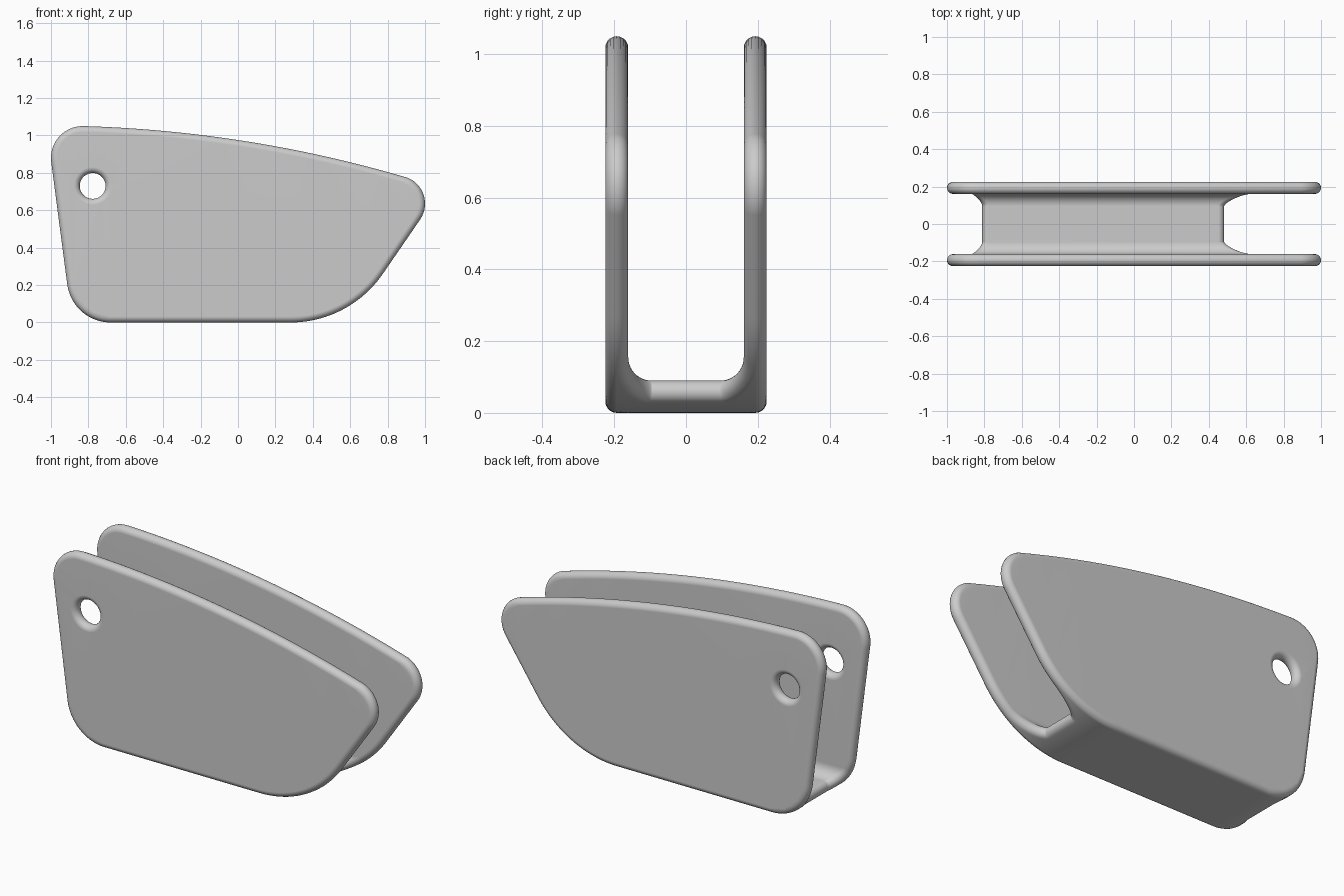
import bpy, bmesh, math
from mathutils import Vector

if "Cube" in bpy.data.objects:
    bpy.data.objects.remove(bpy.data.objects["Cube"])

EDGE = 0.032          # edge rounding, half the plate thickness
MID = 0.193           # y of each plate's mid-plane
FILLET = 0.065        # inside corner radius of the channel
FILLET_Y, FILLET_Z = 0.096, 0.155

# Convex outline as arcs in the xz plane: cx, cz, radius, start deg, end deg, steps
TOP_LEFT = (-0.83, 0.88, 0.17, 187.5, 88.3, 16)
TOP = (-1.028, -5.787, 6.84, 88.3, 73.7, 24)
TOP_RIGHT = (0.85, 0.635, 0.15, 73.7, -34, 16)
LOW_RIGHT = (0.28, 0.60, 0.60, -34, -90, 20)
LOW_LEFT = (-0.68, 0.235, 0.235, -90, -172.5, 16)

grey = bpy.data.materials.new("plain grey")
grey.diffuse_color = (0.6, 0.6, 0.6, 1)
grey.use_nodes = True
grey.node_tree.nodes["Principled BSDF"].inputs["Base Color"].default_value = grey.diffuse_color


def arc(cx, cz, rad, a0, a1, n):
    """Points and outward normals along an arc."""
    out = []
    for i in range(n + 1):
        a = math.radians(a0 + (a1 - a0) * i / n)
        d = Vector((math.cos(a), 0, math.sin(a)))
        out.append((Vector((cx, 0, cz)) + d * rad, d))
    return out


def finish(bm, name):
    bmesh.ops.recalc_face_normals(bm, faces=bm.faces)
    me = bpy.data.meshes.new(name)
    bm.to_mesh(me)
    bm.free()
    me.materials.append(grey)
    ob = bpy.data.objects.new(name, me)
    bpy.context.collection.objects.link(ob)
    bpy.ops.object.select_all(action='DESELECT')
    ob.select_set(True)
    bpy.context.view_layer.objects.active = ob
    bpy.ops.object.shade_smooth_by_angle(angle=math.radians(35))
    ob.modifiers.new("flat_face_normals", 'WEIGHTED_NORMAL').keep_sharp = True
    return ob


def bridge(bm, rows, closed):
    for a, b in zip(rows, rows[1:]):
        n = len(a)
        for i in range(n if closed else n - 1):
            j = (i + 1) % n
            bm.faces.new((a[i], a[j], b[j], b[i]))


def rounded_rim(bm, path, y0, steps=10):
    """Half-round band around a closed path; returns its first and last loops."""
    rows = []
    for k in range(steps + 1):
        p = math.pi * (k / steps - 0.5)
        rows.append([bm.verts.new(c + n * EDGE * math.cos(p) +
                                  Vector((0, y0 + EDGE * math.sin(p), 0)))
                     for c, n in path])
    bridge(bm, rows, True)
    return rows[0], rows[-1]


# Side plates with rounded rim and a rounded pin hole
outline = []
for cx, cz, rad, a0, a1, n in (TOP_LEFT, TOP, TOP_RIGHT, LOW_RIGHT, LOW_LEFT):
    pts = arc(cx, cz, rad - EDGE, a0, a1, n)
    for p in pts:
        if not outline or (p[0] - outline[-1][0]).length > 0.004:
            outline.append(p)
hole = [(p, -n) for p, n in arc(-0.777, 0.73, 0.069 + EDGE, 0, 360, 40)[:-1]]

for name, y0 in (("front_plate", -MID), ("back_plate", MID)):
    bm = bmesh.new()
    rim = rounded_rim(bm, outline, y0)
    bore = rounded_rim(bm, hole, y0)
    for side in (0, 1):
        edges = [bm.edges.get((lp[i - 1], lp[i]))
                 for lp in (rim[side], bore[side]) for i in range(len(lp))]
        bmesh.ops.triangle_fill(bm, use_beauty=True, use_dissolve=False, edges=edges,
                                normal=(0, 2 * side - 1, 0))
    finish(bm, name)


# Channel floor: sections swept from one inside fillet, across, to the other
def ball(arc_data, z, sign):
    """Rounding centre x at height z, and the outline normal there."""
    cx, cz, rad = arc_data[:3]
    rad -= EDGE
    x = sign * math.sqrt(rad * rad - (z - cz) ** 2)
    return cx + x, Vector((x, 0, z - cz)) / rad


def section(y, z, up):
    row = []
    xl, nl = ball(LOW_LEFT, z, -1)
    xr, nr = ball(LOW_RIGHT, z, 1)
    left, right = Vector((xl, y, z)), Vector((xr, y, z))
    steps = 10
    for i in range(steps + 1):
        row.append(left + up.slerp(nl, i / steps) * EDGE)
    angle = lambda n: math.degrees(math.atan2(n.z, n.x))
    under = arc(*LOW_LEFT[:3], angle(nl), -90, 12)[1:]
    under += arc(*LOW_RIGHT[:3], -90, angle(nr), 16)[:-1]
    row += [p + Vector((0, y, 0)) for p, n in under]
    for i in range(steps + 1):
        row.append(right + nr.slerp(up, i / steps) * EDGE)
    return row


sections = []
STEPS = 14
for side in (1, -1):
    part = []
    for i in range(STEPS + 1):
        a = math.pi / 2 * i / STEPS
        d = Vector((0, math.cos(a), -math.sin(a)))
        y = FILLET_Y + (FILLET + EDGE) * d.y
        z = FILLET_Z + (FILLET + EDGE) * d.z
        part.append(section(side * y, z, Vector((0, -side * d.y, -d.z))))
    sections += part if side == 1 else part[::-1]

bm = bmesh.new()
bridge(bm, [[bm.verts.new(p) for p in s] for s in sections], True)
finish(bm, "channel_floor")
